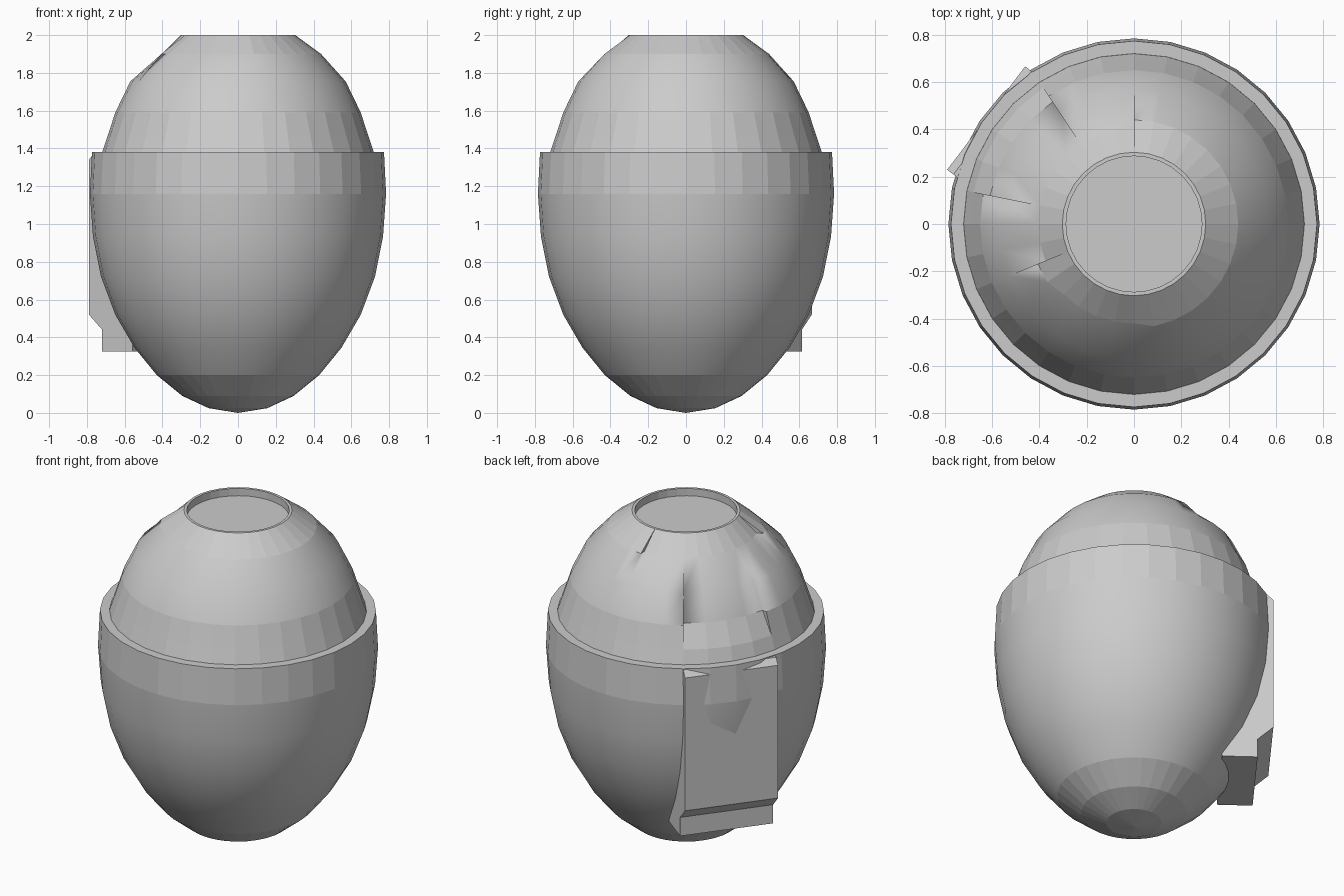
import bpy, bmesh
from math import cos, sin, radians

if "Cube" in bpy.data.objects:
    bpy.data.objects.remove(bpy.data.objects["Cube"])


def finish(name, bm):
    bmesh.ops.remove_doubles(bm, verts=bm.verts, dist=0.0005)
    bmesh.ops.recalc_face_normals(bm, faces=bm.faces)
    me = bpy.data.meshes.new(name)
    bm.to_mesh(me)
    bm.free()
    ob = bpy.data.objects.new(name, me)
    bpy.context.collection.objects.link(ob)
    return ob


def lathe(name, profile, flat_bands, angles, adjust=None):
    """Revolve (radius, z) points; bands in flat_bands stay faceted.
    adjust(ring, angle, r) may change the radius locally."""
    bm = bmesh.new()
    cols = []
    for a, look in angles:
        col = []
        for i, (r, z) in enumerate(profile):
            if adjust:
                r = adjust(i, look, r)
            col.append(bm.verts.new((r * cos(radians(a)), r * sin(radians(a)), z)))
        cols.append(col)
    for k in range(len(cols)):
        c, d = cols[k], cols[(k + 1) % len(cols)]
        for i in range(len(profile) - 1):
            f = bm.faces.new((c[i], d[i], d[i + 1], c[i + 1]))
            f.smooth = i not in flat_bands
    bmesh.ops.dissolve_degenerate(bm, edges=bm.edges, dist=0.0003)
    return finish(name, bm)


SEG = 32
STEP = 360 / SEG
ring = [(i * STEP, i * STEP) for i in range(SEG)]

# Lower shell with its flat rim
shell = [(0, 0), (0.155, 0.025), (0.295, 0.09), (0.43, 0.20), (0.548, 0.345),
         (0.65, 0.52), (0.725, 0.72), (0.768, 0.935), (0.784, 1.16),
         (0.773, 1.38), (0.72, 1.38), (0.715, 1.34)]
lathe("lower_shell", shell, {0, 1, 2, 8, 9, 10}, ring)

# Upper dome: columns are doubled at the panel ends to give sharp steps
BAND = (90.0, 202.5)      # sunken band below the opening
SLOT = (123.75, 168.75)   # sunken slot under the band


def sunken(i, a, r):
    if BAND[0] < a < BAND[1] and i == 4:
        return 0.405
    if SLOT[0] < a < SLOT[1]:
        return {2: 0.62, 3: 0.545}.get(i, r)
    if 220 < a < 280 and i == 4:
        return 0.42
    return r


dome_cols = []
for i in range(SEG):
    a = i * STEP
    if a in BAND + SLOT:
        dome_cols += [(a, a - 0.1), (a, a + 0.1)]
    else:
        dome_cols.append((a, a))
dome = [(0.722, 1.37), (0.692, 1.46), (0.65, 1.59), (0.57, 1.755), (0.44, 1.90),
        (0.303, 2.0), (0.287, 2.0), (0.287, 1.955), (0, 1.955)]
lathe("upper_dome", dome, {0, 1, 4, 5, 6, 7}, dome_cols, sunken)

# Flat side plate: side profile (distance from axis, z) extruded sideways
side = [(0.62, 1.375), (0.735, 1.375), (0.768, 1.34), (0.768, 0.52),
        (0.68, 0.44), (0.68, 0.325), (0.48, 0.325), (0.48, 0.6)]
bm = bmesh.new()
face = bm.faces.new([bm.verts.new((d, -0.255, z)) for d, z in side])
ext = bmesh.ops.extrude_face_region(bm, geom=[face])
bmesh.ops.translate(bm, vec=(0, 0.547, 0),
                    verts=[v for v in ext["geom"] if isinstance(v, bmesh.types.BMVert)])
plate = finish("side_plate", bm)
plate.rotation_euler.z = radians(143)
